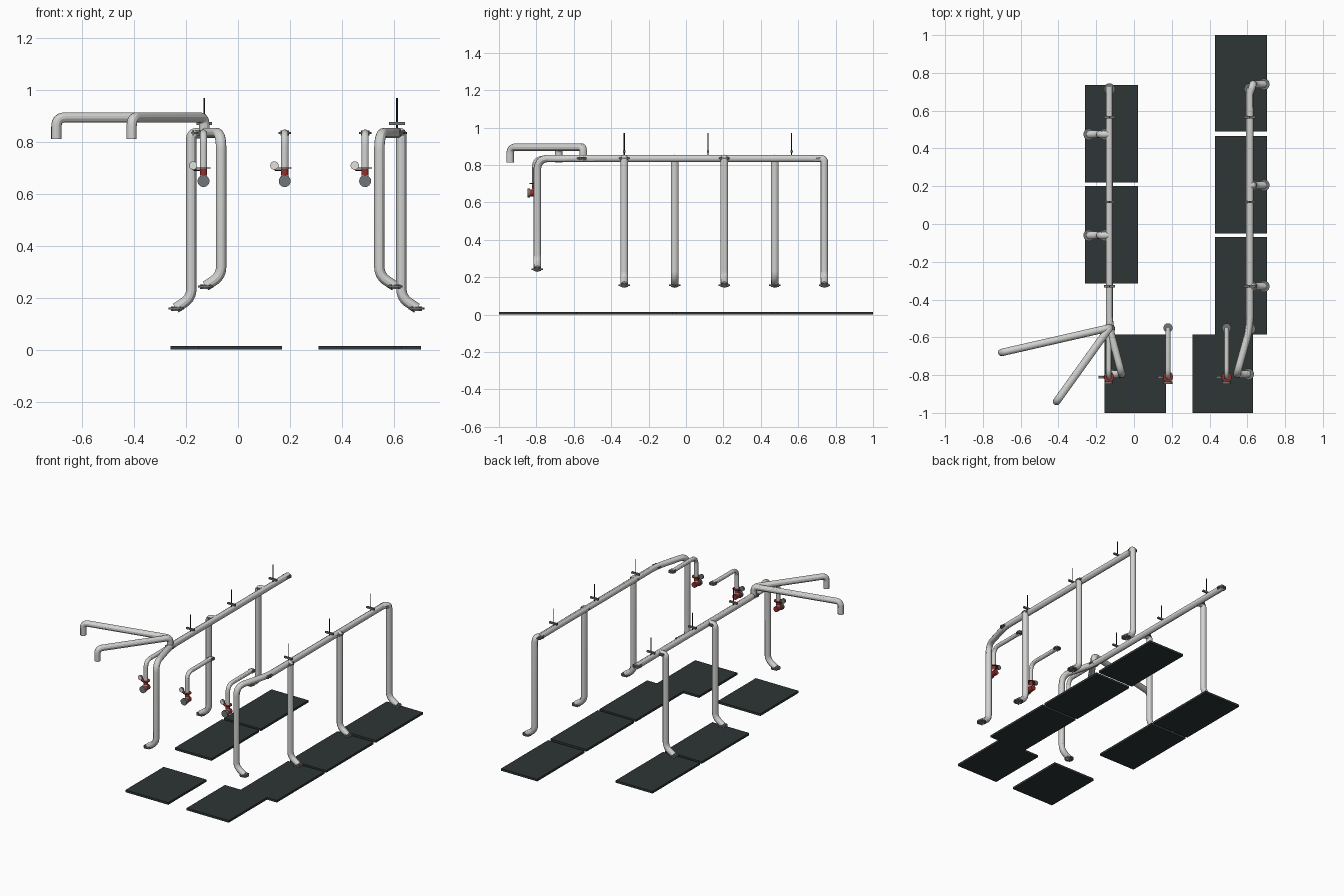
import bpy
from mathutils import Vector

old = bpy.data.objects.get("Cube")
if old:
    bpy.data.objects.remove(old, do_unlink=True)


def material(name, r, g, b):
    m = bpy.data.materials.new(name)
    m.use_nodes = True
    m.diffuse_color = (r, g, b, 1)
    m.node_tree.nodes["Principled BSDF"].inputs["Base Color"].default_value = (r, g, b, 1)
    return m


STEEL = material("light_steel", 0.64, 0.64, 0.63)
FLANGE = material("grey_flange", 0.17, 0.18, 0.19)
SLAB = material("dark_slab", 0.027, 0.037, 0.036)
RED = material("valve_red", 0.3, 0.03, 0.025)
BLACK = material("black_rod", 0.02, 0.02, 0.02)
WHITE = material("gauge_white", 0.75, 0.75, 0.72)

R = 0.02        # main pipe radius
TOP = 0.835     # header height


def fillet(points, bend):
    """Replace each inner corner of a path with a rounded bend."""
    pts = [Vector(p) for p in points]
    out = [pts[0]]
    for a, b, c in zip(pts, pts[1:], pts[2:]):
        d = min(bend, (a - b).length * 0.48, (c - b).length * 0.48)
        p = b + (a - b).normalized() * d
        q = b + (c - b).normalized() * d
        for i in range(9):
            t = i / 8
            out.append(p * (1 - t) ** 2 + b * 2 * t * (1 - t) + q * t * t)
    return out + [pts[-1]]


def pipe(name, points, radius=R, bend=0.05, mat=STEEL):
    curve = bpy.data.curves.new(name, "CURVE")
    curve.dimensions = "3D"
    curve.bevel_depth = radius
    curve.bevel_resolution = 4
    curve.use_fill_caps = True
    path = fillet(points, bend)
    spline = curve.splines.new("POLY")
    spline.points.add(len(path) - 1)
    for sp, co in zip(spline.points, path):
        sp.co = (*co, 1)
    temp = bpy.data.objects.new(name + "_path", curve)
    bpy.context.collection.objects.link(temp)
    graph = bpy.context.evaluated_depsgraph_get()
    mesh = bpy.data.meshes.new_from_object(temp.evaluated_get(graph))
    bpy.data.objects.remove(temp, do_unlink=True)
    obj = bpy.data.objects.new(name, mesh)
    bpy.context.collection.objects.link(obj)
    mesh.materials.clear()
    mesh.materials.append(mat)
    bpy.ops.object.select_all(action="DESELECT")
    obj.select_set(True)
    bpy.context.view_layer.objects.active = obj
    bpy.ops.object.shade_smooth_by_angle()
    return obj


def disc(name, centre, radius, depth, mat, axis=(0, 0, 1)):
    rot = Vector(axis).to_track_quat("Z", "Y").to_euler()
    bpy.ops.mesh.primitive_cylinder_add(vertices=24, radius=radius, depth=depth,
                                        location=centre, rotation=rot)
    obj = bpy.context.object
    obj.name = name
    obj.data.materials.append(mat)
    bpy.ops.object.shade_smooth_by_angle()
    return obj


def box(name, low, high, mat):
    bpy.ops.mesh.primitive_cube_add(size=1)
    obj = bpy.context.object
    obj.name = name
    obj.location = [(a + b) / 2 for a, b in zip(low, high)]
    obj.scale = [b - a for a, b in zip(low, high)]
    obj.data.materials.append(mat)


def flange(name, x, y, z, r=0.03):
    """Horizontal plate with a hub and four bolts."""
    disc(name + "_plate", (x, y, z), r, 0.008, FLANGE)
    disc(name + "_hub", (x, y, z), r * 0.68, 0.018, FLANGE)
    for sx in (-1, 1):
        for sy in (-1, 1):
            disc(name + "_bolt", (x + sx * r * 0.58, y + sy * r * 0.58, z),
                 r * 0.12, 0.018, FLANGE)


def foot(x, y, z, side):
    """Path points for a column base that kicks out sideways."""
    return [(x + side * 0.06, y, z), (x, y, z + 0.04)]


# Ground slabs
slabs = [(-0.26, 0.02, 0.22, 0.735), (-0.26, 0.02, -0.315, 0.2),
         (-0.155, 0.17, -1, -0.585), (0.31, 0.63, -1, -0.585),
         (0.43, 0.705, 0.49, 1), (0.43, 0.705, -0.05, 0.465),
         (0.43, 0.705, -0.585, -0.07)]
for x0, x1, y0, y1 in slabs:
    box("ground_slab", (x0, y0, 0), (x1, y1, 0.015), SLAB)

# Headers with their front columns
FRONT = -0.795
for name, x, col, side, end in (("right_header", -0.13, -0.065, -1, 0.73),
                                ("left_header", 0.613, 0.545, 1, 0.72)):
    path = foot(col, FRONT, 0.245, side)
    path += [(col, FRONT, TOP), (x, -0.55, TOP), (x, end, TOP)]
    pipe(name, path, bend=0.065)
    flange(name + "_foot_flange", col + side * 0.06, FRONT, 0.243)
    flange(name + "_end_flange", x, 0.715, TOP)
    flange(name + "_bend_flange", x, -0.555, TOP)
    # Hangers
    for y in (-0.33, 0.117, 0.565):
        box("hanger_clip", (x - 0.03, y - 0.006, 0.866), (x + 0.03, y + 0.006, 0.877), FLANGE)
        disc("hanger_rod", (x, y, 0.91), 0.003, 0.12, BLACK)

# Drop columns along each header
for x, col, side, rows in ((-0.13, -0.18, -1, (-0.06, 0.475)),
                           (0.613, 0.63, 1, (-0.33, 0.205, 0.74))):
    for y in rows:
        start = (x, y, TOP)
        if y > 0.7:
            start = (x, y - 0.05, TOP)
        pipe("drop_column", foot(col, y, 0.16, side) + [(col, y, TOP), start], bend=0.045)
        flange("drop_foot_flange", col + side * 0.058, y, 0.158)
        if y < 0.7:
            flange("drop_top_flange", (x + col) / 2, y, TOP)

# Overhead spouts
for x, y in ((-0.70, -0.68), (-0.41, -0.94)):
    pipe("overhead_spout", [(-0.13, -0.55, TOP), (-0.13, -0.55, 0.895),
                            (x, y, 0.895), (x, y, 0.813)], bend=0.035)

# Hydrant taps with valve, handwheel and gauge
for x in (-0.133, 0.18, 0.49):
    y = -0.81
    pipe("tap_pipe", [(x, -0.55, TOP), (x, y, TOP), (x, y, 0.64)], 0.014, 0.05)
    flange("tap_inlet_flange", x, -0.55, TOP, 0.024)
    disc("tap_red_ring", (x, y, 0.70), 0.027, 0.005, RED)
    disc("tap_collar", (x, y, 0.685), 0.014, 0.022, RED)
    disc("tap_body", (x, y, 0.65), 0.018, 0.05, RED, (0, 1, 0))
    disc("tap_cap", (x, y - 0.03, 0.65), 0.023, 0.014, FLANGE, (0, 1, 0))
    pipe("gauge_stem", [(x, y, 0.692), (x - 0.04, y, 0.692), (x - 0.04, y, 0.71)],
         0.003, 0.008, BLACK)
    disc("gauge_case", (x - 0.04, y, 0.71), 0.016, 0.01, FLANGE, (0, 1, 0))
    disc("gauge_face", (x - 0.04, y - 0.006, 0.71), 0.015, 0.004, WHITE, (0, 1, 0))
